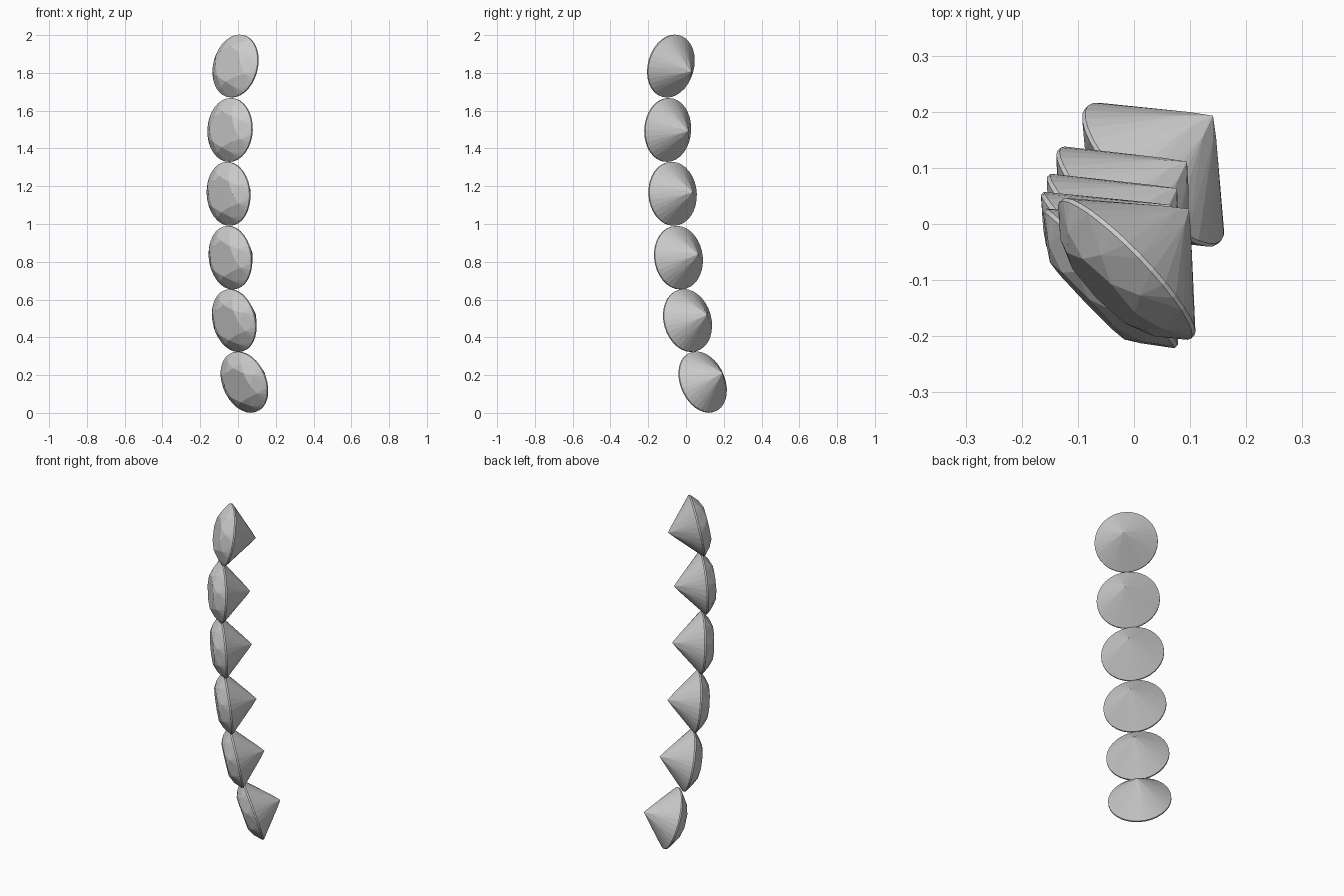
import bpy, bmesh, math
from mathutils import Matrix, Vector

if "Cube" in bpy.data.objects:
    bpy.data.objects.remove(bpy.data.objects["Cube"])

R = 0.169          # girdle radius
TABLE_R, CROWN_Z = 0.095, 0.058
CULET_Z, GIRDLE = -0.157, 0.004


def ring(bm, count, radius, z, phase=0.0):
    for i in range(count):
        a = phase + 2 * math.pi * i / count
        bm.verts.new((radius * math.cos(a), radius * math.sin(a), z))


def gem_mesh():
    """Round brilliant cut: rings of facet corners wrapped by a convex hull."""
    bm = bmesh.new()
    half = math.pi / 8
    crown_slope = (CROWN_Z - GIRDLE) / (R - TABLE_R)
    pav_slope = (-GIRDLE - CULET_Z) / R
    star_r, low_r = 0.13, 0.035
    ring(bm, 8, TABLE_R, CROWN_Z)                                    # table
    ring(bm, 8, star_r, GIRDLE + crown_slope * (R - star_r * math.cos(half)), half)
    ring(bm, 32, R, GIRDLE)                                          # girdle
    ring(bm, 32, R, -GIRDLE)
    ring(bm, 8, low_r, -GIRDLE - pav_slope * (R - low_r * math.cos(half)), half)
    bm.verts.new((0, 0, CULET_Z))                                    # culet
    bmesh.ops.convex_hull(bm, input=bm.verts[:])
    bmesh.ops.dissolve_limit(bm, angle_limit=math.radians(0.5),
                             verts=bm.verts[:], edges=bm.edges[:])
    bmesh.ops.recalc_face_normals(bm, faces=bm.faces[:])
    me = bpy.data.meshes.new("gem")
    bm.to_mesh(me)
    bm.free()
    return me


# girdle centre x, y, z, then downward tilt and heading of the table (degrees)
gems = [
    (0.034, 0.088, 0.163, 17.5, 45.5),
    (-0.020, 0.008, 0.489, 11, 48),
    (-0.040, -0.040, 0.822, 6, 48.5),
    (-0.050, -0.071, 1.160, 3, 48),
    (-0.042, -0.097, 1.498, -2.5, 46),
    (-0.013, -0.080, 1.836, -11, 46),
]

mesh = gem_mesh()
for i, (x, y, z, tilt, head) in enumerate(gems):
    t, h = math.radians(tilt), math.radians(head)
    n = Vector((-math.cos(t) * math.sin(h), -math.cos(t) * math.cos(h), -math.sin(t)))
    up = (Vector((0, 0, 1)) - n * n.z).normalized()
    side = n.cross(up)
    rot = Matrix((up, side, n)).transposed().to_4x4()
    ob = bpy.data.objects.new(f"gem_{i + 1}", mesh)
    ob.matrix_world = Matrix.Translation((x, y, z)) @ rot
    bpy.context.collection.objects.link(ob)
